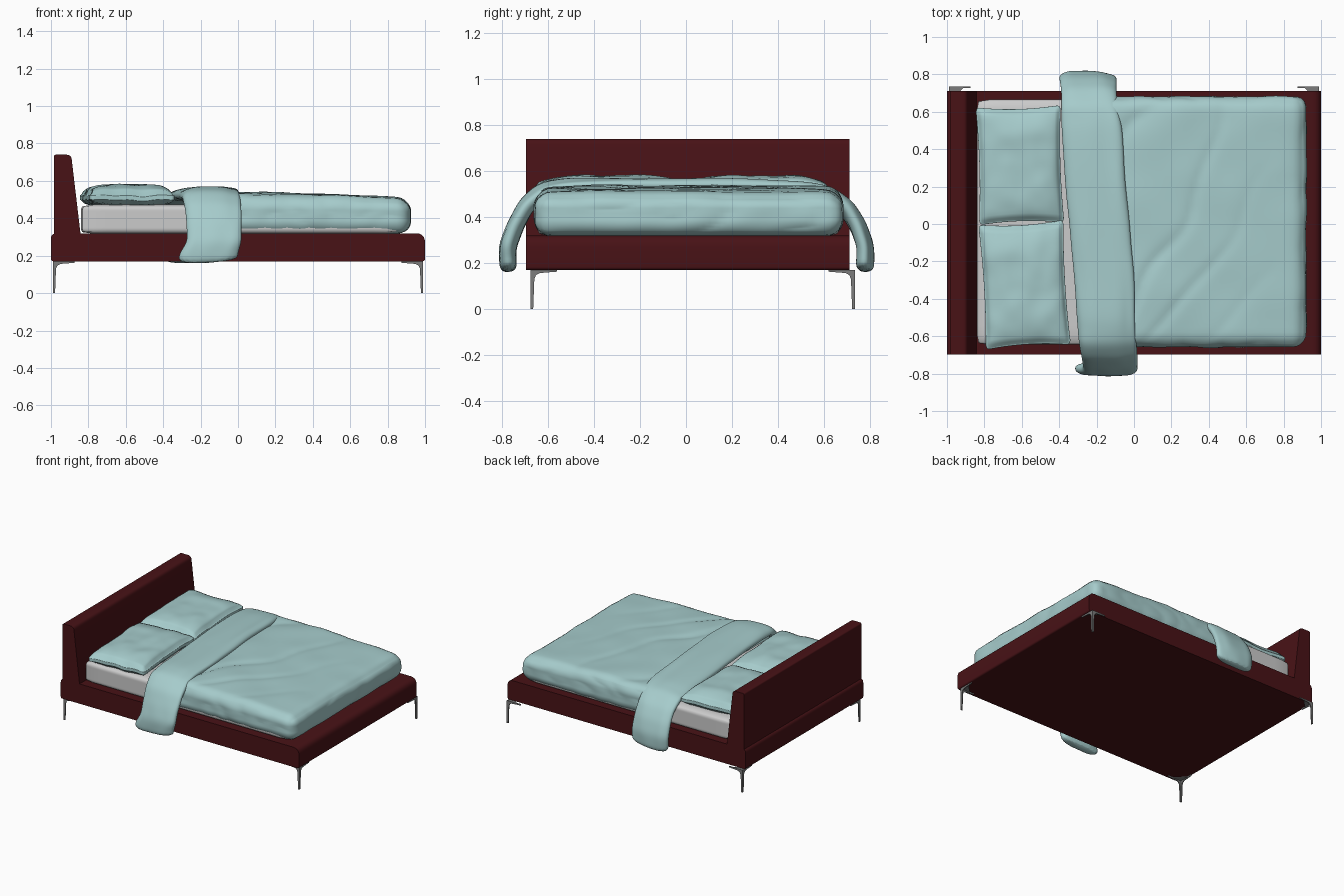
import bpy, bmesh, math
from mathutils import Vector, noise

if "Cube" in bpy.data.objects:
    bpy.data.objects.remove(bpy.data.objects["Cube"])


def material(name, rgb):
    m = bpy.data.materials.new(name)
    m.diffuse_color = (*rgb, 1)
    m.use_nodes = True
    m.node_tree.nodes["Principled BSDF"].inputs["Base Color"].default_value = m.diffuse_color
    return m


RED = material("dark_red_leather", (0.065, 0.006, 0.008))
TEAL = material("pale_teal_cloth", (0.38, 0.60, 0.60))
STEEL = material("steel", (0.2, 0.2, 0.2))


def finish(bm, name, mat=None, angle=35):
    bmesh.ops.recalc_face_normals(bm, faces=bm.faces)
    me = bpy.data.meshes.new(name)
    bm.to_mesh(me)
    bm.free()
    ob = bpy.data.objects.new(name, me)
    bpy.context.collection.objects.link(ob)
    if mat:
        me.materials.append(mat)
    bpy.ops.object.select_all(action='DESELECT')
    ob.select_set(True)
    bpy.context.view_layer.objects.active = ob
    bpy.ops.object.shade_smooth_by_angle(angle=math.radians(angle))
    return ob


def prism(bm, profile, place, t0, t1):
    """Extrude a 2D profile between t0 and t1; place(a, b, t) gives the 3D point."""
    lo = [bm.verts.new(place(a, b, t0)) for a, b in profile]
    hi = [bm.verts.new(place(a, b, t1)) for a, b in profile]
    n = len(profile)
    bm.faces.new(lo)
    bm.faces.new(hi[::-1])
    for i in range(n):
        j = (i + 1) % n
        bm.faces.new((lo[i], lo[j], hi[j], hi[i]))


def rounded(corners, seg=5):
    """Round (x, z, radius) corners of a polygon."""
    out = []
    for i, (x, z, r) in enumerate(corners):
        p = Vector((x, z))
        a = (Vector(corners[i - 1][:2]) - p).normalized()
        b = (Vector(corners[(i + 1) % len(corners)][:2]) - p).normalized()
        if r == 0:
            out.append((x, z))
            continue
        for k in range(seg + 1):
            t = k / seg
            q = p + a * r * (1 - t) ** 2 + b * r * t ** 2
            out.append((q.x, q.y))
    return out


def soft_box(name, centre, half, r, cuts, mat=None, shape=None):
    """Rounded, finely divided box; shape(unit, point) bends it like cloth."""
    bm = bmesh.new()
    bmesh.ops.create_cube(bm, size=2)
    bmesh.ops.subdivide_edges(bm, edges=bm.edges[:], cuts=cuts, use_grid_fill=True)
    for v in bm.verts:
        u = v.co.copy()
        p = Vector([u[i] * half[i] for i in range(3)])
        core = Vector([max(-half[i] + r, min(half[i] - r, p[i])) for i in range(3)])
        d = p - core
        if d.length > 1e-6:
            p = core + d.normalized() * r
        v.co = (shape(u, p) if shape else p) + Vector(centre)
    return finish(bm, name, mat, 60)


# Bed base and slanted headboard: side profiles run across the width
Y0, Y1 = -0.697, 0.712
across = lambda a, b, t: (a, t, b)
bm = bmesh.new()
prism(bm, rounded([(-1, 0.17, 0.015), (1, 0.17, 0.015), (1, 0.32, 0.05), (-1, 0.32, 0.03)]), across, Y0, Y1)
finish(bm, "bed_base", RED)
bm = bmesh.new()
prism(bm, rounded([(-0.985, 0.30, 0), (-0.84, 0.30, 0), (-0.892, 0.74, 0.025), (-0.985, 0.74, 0.012)]),
      across, Y0, Y1)
finish(bm, "headboard", RED)

# Thin corner legs: two tapered blades with top arms, and a small fixing plate
blade = [(0, 0), (0.012, 0), (0.017, 0.13), (0.024, 0.147), (0.04, 0.156), (0.115, 0.162), (0.115, 0.17), (0, 0.17)]
for sx, xn in ((-1, "head"), (1, "foot")):
    for sy, yn in ((-1, "front"), (1, "back")):
        bm = bmesh.new()
        cx, cy = sx * 0.99, 0.029 + sy * 0.706
        prism(bm, blade, lambda a, b, t: (cx - sx * a, cy - sy * t, b), 0, 0.007)
        prism(bm, blade, lambda a, b, t: (cx - sx * t, cy - sy * a, b), 0, 0.007)
        prism(bm, [(0, 0), (0.085, 0), (0, 0.085)], lambda a, b, t: (cx - sx * a, cy - sy * b, t), 0.164, 0.169)
        finish(bm, f"{xn}_{yn}_leg", STEEL)

# Mattress
soft_box("mattress", (0.01, 0.01, 0.395), (0.85, 0.655, 0.078), 0.03, 24)


# Duvet, with creases fanning out from the folded end
def drape(u, p):
    x, y = p.x + 0.32, p.y
    top = max(0, u.z)
    edge = (1 - u.x ** 8) * (1 - u.y ** 8)
    a = math.atan2(y + 1.0, x + 0.25)
    crease = abs(math.sin(11 * a + 1.5 * noise.noise(Vector((x * 2, y * 2, 0)))))
    fade = max(0, 1 - x / 0.8)
    p.z += top * (0.012 - 0.035 * max(0, x - 0.25) + 0.012 * edge - 0.016 * fade * edge * (1 - crease) ** 3)
    p.z += top * 0.008 * noise.noise(Vector((x * 4, y * 4, 3)))
    ripple = 0.012 * noise.noise(Vector((x * 6, y * 6, p.z * 8)))
    p.y += math.copysign(ripple, u.y) * abs(u.y) ** 6
    p.x += math.copysign(ripple, u.x) * abs(u.x) ** 6
    return p


soft_box("duvet", (0.32, 0.012, 0.415), (0.598, 0.668, 0.097), 0.07, 50, TEAL, drape)


# Pillows: plump middle, thin pinched seams and pointed corners
def plump(turn):
    def shape(u, p):
        full = max(0, (1 - u.x ** 4) * (1 - u.y ** 4)) ** 0.5
        p.x *= 1 - 0.05 * (1 - u.y ** 2)
        p.y *= 1 - 0.05 * (1 - u.x ** 2)
        p.z *= 0.3 + 0.7 * full
        p.z += 0.010 * noise.noise(Vector((p.x * 9 + turn * 50, p.y * 9, 1)))
        p.z -= 0.012 * (1 - full)
        return Vector((p.x - turn * p.y, p.y + turn * p.x, p.z))
    return shape


for name, x, y, hy, turn in (("back_pillow", -0.61, 0.315, 0.315, 0.03),
                             ("front_pillow", -0.585, -0.325, 0.335, 0.06)):
    soft_box(name, (x, y, 0.522), (0.228, hy, 0.058), 0.025, 28, TEAL, plump(turn))

# Folded-back duvet band, hanging over both sides: (y, z, width) along its run
run = [(-0.772, 0.160, 0.33), (-0.778, 0.27, 0.30), (-0.745, 0.36, 0.30), (-0.695, 0.45, 0.30), (-0.62, 0.512, 0.31),
       (-0.5, 0.528, 0.32), (-0.25, 0.53, 0.33), (0, 0.528, 0.33), (0.25, 0.525, 0.33), (0.5, 0.517, 0.32),
       (0.62, 0.50, 0.31), (0.70, 0.44, 0.31), (0.75, 0.36, 0.31), (0.782, 0.27, 0.31), (0.778, 0.160, 0.30)]
path = []
for a, b in zip(run, run[1:]):
    path += [a, tuple((p + q) / 2 for p, q in zip(a, b))]
path.append(run[-1])
bm = bmesh.new()
rings = []
N = 20
for i, (y, z, w) in enumerate(path):
    a, b = path[max(0, i - 1)], path[min(len(path) - 1, i + 1)]
    ny, nz = Vector((-(b[1] - a[1]), b[0] - a[0])).normalized()
    cx = -0.187 - 0.075 * y - (0.03 if i < 2 else 0)
    ring = []
    for k in range(N):
        t = 2 * math.pi * k / N
        c, s = math.cos(t), math.sin(t)
        across_w = math.copysign(abs(c) ** 0.7, c) * w / 2
        thick = math.copysign(abs(s) ** 0.8, s) * 0.038
        thick += 0.012 * noise.noise(Vector((across_w * 16, y * 3, z * 5)))
        sag = 0.02 * c if 8 < i < 20 else 0  # side towards the foot lies a little higher
        wob = 0.012 * noise.noise(Vector((c, y * 5, z * 5)))
        droop = -0.012 * c if i in (0, len(path) - 1) else 0
        ring.append(bm.verts.new((cx + across_w + wob, y + ny * thick, z + nz * thick + sag * 0.4 - droop)))
    rings.append(ring)
for r0, r1 in zip(rings, rings[1:]):
    for k in range(N):
        j = (k + 1) % N
        bm.faces.new((r0[k], r0[j], r1[j], r1[k]))
bm.faces.new(rings[0])
bm.faces.new(rings[-1][::-1])
band = finish(bm, "folded_duvet_band", TEAL, 70)
band.modifiers.new("smooth", 'SUBSURF').levels = 2
band.modifiers["smooth"].render_levels = 2
